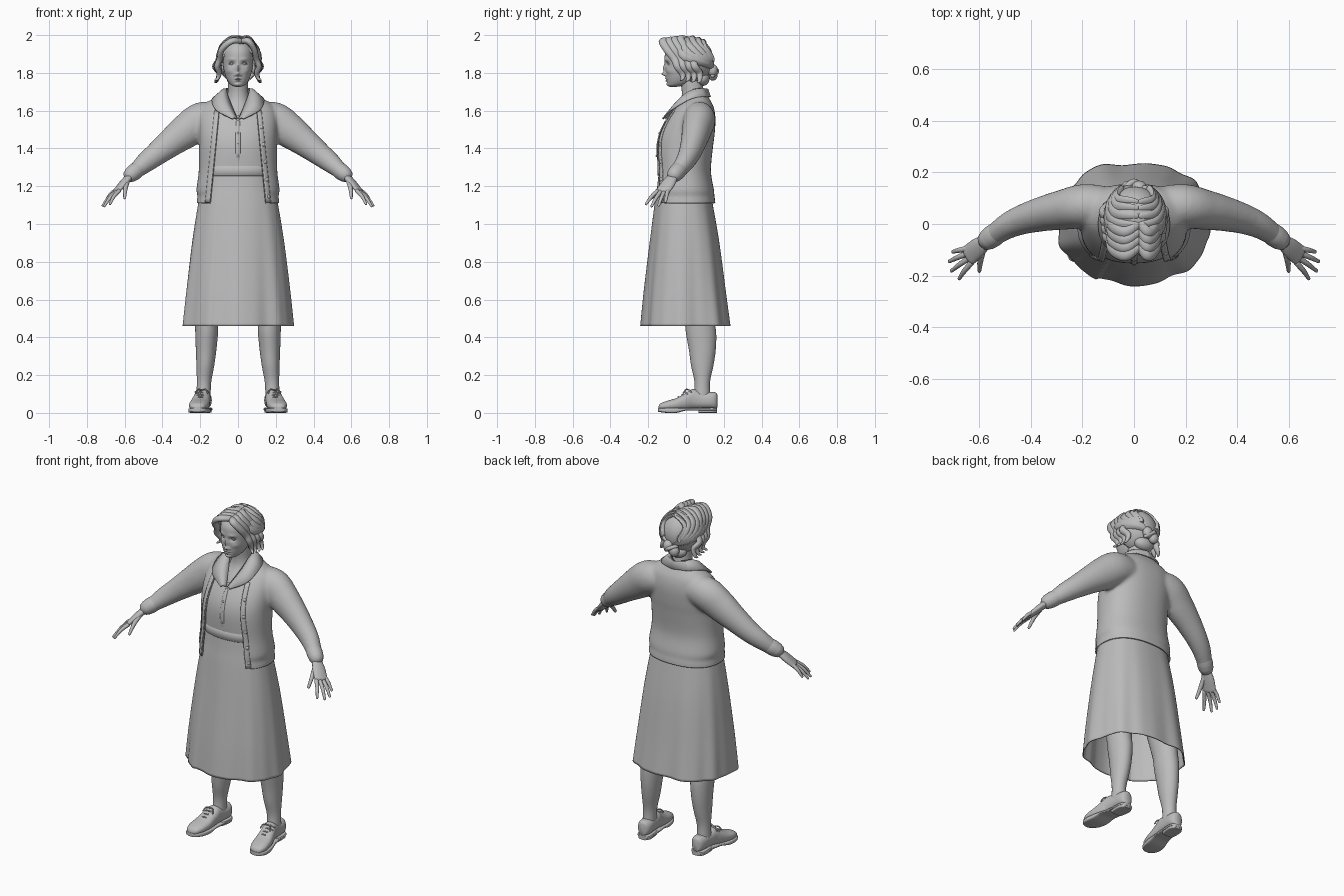
import bpy, bmesh
from math import sin, cos, pi, exp, tau
from mathutils import Vector
from mathutils.bvhtree import BVHTree

if "Cube" in bpy.data.objects:
    bpy.data.objects.remove(bpy.data.objects["Cube"])

GREY = (0.5, 0.5, 0.5, 1)
mat = bpy.data.materials.new("clay_grey")
mat.use_nodes = True
mat.diffuse_color = GREY
mat.node_tree.nodes["Principled BSDF"].inputs["Base Color"].default_value = GREY


# ---------- helpers ----------
def spline(rows, k=5):
    """Catmull-Rom through rows of numbers."""
    out, last = [], len(rows) - 1
    for i in range(last):
        quad = [rows[max(0, min(last, i + d))] for d in (-1, 0, 1, 2)]
        for j in range(k):
            t = j / k
            out.append([0.5 * (2 * b + (c - a) * t + (2 * a - 5 * b + 4 * c - d) * t * t
                               + (3 * b - a - 3 * c + d) * t ** 3) for a, b, c, d in zip(*quad)])
    return out + [list(rows[-1])]


def power(v, p):
    return abs(v) ** (2 / p) * (1 if v >= 0 else -1)


def oval(z, cx, rx, yf, yb, n=64, p=2):
    ym, ry = (yf + yb) / 2, (yb - yf) / 2
    return [Vector((cx + rx * power(cos(tau * i / n), p), ym + ry * power(sin(tau * i / n), p), z))
            for i in range(n)]


def skin(bm, rings, cap=True, closed=True):
    vs = [[bm.verts.new(v) for v in r] for r in rings]
    n = len(vs[0])
    for a, b in zip(vs, vs[1:]):
        for i in range(n if closed else n - 1):
            j = (i + 1) % n
            bm.faces.new((a[i], a[j], b[j], b[i]))
    if cap:
        bm.faces.new(vs[0][::-1])
        bm.faces.new(vs[-1])


def finish(name, bm, mirror=False, thick=0, offset=0, angle=0.9):
    bmesh.ops.recalc_face_normals(bm, faces=bm.faces[:])
    me = bpy.data.meshes.new(name)
    bm.to_mesh(me)
    bm.free()
    ob = bpy.data.objects.new(name, me)
    bpy.context.collection.objects.link(ob)
    me.materials.append(mat)
    bpy.ops.object.select_all(action='DESELECT')
    ob.select_set(True)
    bpy.context.view_layer.objects.active = ob
    bpy.ops.object.shade_smooth_by_angle(angle=angle)
    if mirror:
        ob.modifiers.new("mirror", 'MIRROR').use_clip = False
    if thick:
        m = ob.modifiers.new("thickness", 'SOLIDIFY')
        m.thickness, m.offset = thick, offset
    return ob


def loft(name, rings, cap=True, closed=True, **kw):
    bm = bmesh.new()
    skin(bm, rings, cap, closed)
    return finish(name, bm, **kw)


def tube_rings(rows, side=(0, 1, 0), n=16, rounded=True):
    """Rows of x, y, z, radius along side, radius across."""
    pts, rings = [Vector(r[:3]) for r in rows], []
    for i, r in enumerate(rows):
        t = (pts[min(i + 1, len(pts) - 1)] - pts[max(i - 1, 0)]).normalized()
        up = t.cross(Vector(side)).normalized()
        s = up.cross(t)
        ends = [(0, 1)]
        if rounded and i == len(rows) - 1:
            ends += [(.55, .8), (.9, .35)]
        if rounded and i == 0:
            ends = [(-.9, .35), (-.55, .8)] + ends
        for d, f in ends:
            rings.append([pts[i] + t * d * r[4] + s * r[3] * f * cos(tau * j / n)
                          + up * r[4] * f * sin(tau * j / n) for j in range(n)])
    return rings


def tube(name, rows, side=(0, 1, 0), n=16, k=5, **kw):
    return loft(name, tube_rings(spline(rows, k), side, n), **kw)


def ball(name, loc, scale, **kw):
    bm = bmesh.new()
    bmesh.ops.create_uvsphere(bm, u_segments=24, v_segments=14, radius=1)
    for v in bm.verts:
        v.co = Vector(loc) + v.co * Vector(scale)
    return finish(name, bm, **kw)


# ---------- cardigan: torso and sleeves fused, then cut open ----------
TORSO = [(1.07, 0, .218, -.172, .155), (1.12, 0, .218, -.172, .155), (1.15, 0, .214, -.168, .15),
         (1.18, 0, .22, -.168, .148), (1.28, 0, .208, -.162, .132), (1.4, 0, .206, -.165, .142),
         (1.48, 0, .208, -.148, .152), (1.56, 0, .208, -.105, .156), (1.62, 0, .19, -.06, .146),
         (1.66, 0, .14, -.025, .126), (1.7, 0, .075, .0, .1)]
SLEEVE = [(.1, .07, 1.56, .075, .08), (.19, .07, 1.55, .085, .096), (.27, .056, 1.495, .078, .092),
          (.35, .04, 1.435, .068, .077), (.43, .018, 1.372, .058, .063),
          (.49, -.008, 1.325, .05, .054), (.545, -.045, 1.277, .041, .041), (.565, -.06, 1.262, .038, .038)]
bm = bmesh.new()
skin(bm, [oval(*r, p=2.3) for r in spline(TORSO)])
for s in (1, -1):
    skin(bm, tube_rings(spline([(s * r[0],) + r[1:] for r in SLEEVE]), n=32, rounded=False))
cardigan = finish("cardigan", bm)
m = cardigan.modifiers.new("fuse", 'REMESH')
m.mode, m.voxel_size = 'VOXEL', 0.01
bpy.ops.object.modifier_apply(modifier=m.name)
m = cardigan.modifiers.new("soften", 'SMOOTH')
m.factor, m.iterations = 0.5, 5
bpy.ops.object.modifier_apply(modifier=m.name)

bm = bmesh.new()
bm.from_mesh(cardigan.data)
surface = BVHTree.FromBMesh(bm)
cuts = [((.1, 0, 1.6), (1, 0, .1)), ((-.1, 0, 1.6), (1, 0, -.1)), ((0, 0, 1.11), (0, 0, 1)),
        ((0, 0, 1.68), (0, 0, 1))]
for co, no in cuts:
    bmesh.ops.bisect_plane(bm, geom=bm.verts[:] + bm.edges[:] + bm.faces[:], plane_co=co, plane_no=no)
gone = []
for f in bm.faces:
    c = f.calc_center_median()
    if c.z < 1.11 and abs(c.x) < .3 or c.z > 1.68 or c.y < .03 and abs(c.x) < .1 + (1.6 - c.z) * .1:
        gone.append(f)
bmesh.ops.delete(bm, geom=gone, context='FACES')
bm.to_mesh(cardigan.data)
bm.free()
for p in cardigan.data.polygons:
    p.use_smooth = True
m = cardigan.modifiers.new("thickness", 'SOLIDIFY')
m.thickness, m.offset = .009, -1

# Front bands and buttons follow the knitted surface
def on_front(x, z):
    hit = surface.ray_cast(Vector((x, -1, z)), Vector((0, 1, 0)))[0]
    return hit or Vector((x, -.1, z))

for s, label in ((1, "left"), (-1, "right")):
    rows = []
    for i in range(24):
        z = 1.115 + i * .021
        x = .1 + (1.6 - z) * .1
        rows.append([on_front(s * (x + d), z) + Vector((0, -.002, 0)) for d in (0, .008, .016, .024)])
    loft(label + "_cardigan_band", rows, cap=False, closed=False, thick=.006)
for i, z in enumerate((1.51, 1.42, 1.33, 1.235, 1.145)):
    ball(f"button_{i + 1}", on_front(.113 + (1.6 - z) * .1, z), (.012, .008, .012))

CUFF = [(.53, -.034, 1.29, .043, .043), (.548, -.047, 1.276, .044, .044), (.567, -.061, 1.261, .041, .041)]
tube("cuff", CUFF, n=28, mirror=True)

# ---------- blouse, belt, collar ----------
inner = [(z, cx, rx - .016, yf + .013, yb - .016) for z, cx, rx, yf, yb in TORSO[4:]]
bm = bmesh.new()
skin(bm, [oval(*r, p=2.3) for r in spline(inner)], cap=False)
bmesh.ops.delete(bm, context='FACES', geom=[
    f for f in bm.faces if f.calc_center_median().y < .02
    and abs(f.calc_center_median().x) < (f.calc_center_median().z - 1.55) * .45])
finish("blouse", bm)
tube("blouse_placket", [(0, -.145, 1.31, .012, .004), (0, -.153, 1.4, .012, .004),
                        (0, -.138, 1.48, .012, .004), (0, -.108, 1.545, .01, .004)], side=(1, 0, 0))
for i in range(3):
    ball(f"blouse_button_{i + 1}", (0, -.157 + i * i * .004, 1.36 + i * .06), (.006, .004, .006))
loft("waistband", [oval(z, 0, .187 + d, -.15 - d, .118 + d, p=2.3) for z, d in
                   ((1.255, -.004), (1.26, .002), (1.305, .002), (1.31, -.004))], cap=False)

rows = spline([(0, .095, 1.70, 0, .115, 1.712, 0, .128, 1.672),
               (.05, .075, 1.715, .065, .08, 1.715, .085, .105, 1.675),
               (.06, .02, 1.70, .085, .015, 1.70, .135, .025, 1.662),
               (.038, -.035, 1.635, .07, -.05, 1.645, .118, -.078, 1.605),
               (.004, -.105, 1.555, .02, -.118, 1.562, .03, -.124, 1.556)], 6)
loft("collar", [[Vector(r[i:i + 3]) for i in (0, 3, 6)] for r in rows], cap=False, closed=False,
     mirror=True, thick=.008)

# ---------- skirt ----------
rings = []
for z, cx, rx, yf, yb in spline([(1.29, 0, .178, -.143, .112), (1.2, 0, .192, -.152, .125),
                                 (1.1, 0, .212, -.166, .143), (.9, 0, .243, -.19, .178),
                                 (.65, 0, .272, -.218, .212), (.46, 0, .29, -.235, .238)], 8):
    drop = (1.29 - z) / .83
    ring = oval(z, cx, rx, yf, yb, n=160, p=2.3)
    for i, v in enumerate(ring):
        a = tau * i / len(ring)
        fold = .02 * cos(9 * a + .6) + .018 * cos(5 * a + 2) + .008 * cos(16 * a + drop)
        # one crisp overlapping pleat at the front right
        lap = max(0, 1 - abs(a - 4.25) / .45) * (a > 4.25) * -.035
        f = 1 + (fold * drop ** 1.2 + lap * min(1, drop * 3))
        v.x *= f
        v.y *= f
    rings.append(ring)
loft("skirt", rings, cap=False, thick=.006, offset=-1)

# ---------- legs and shoes ----------
LEG = [(.07, .183, .038, .04, .13), (.16, .18, .038, .045, .127), (.25, .173, .047, .027, .145),
       (.33, .169, .054, .016, .157), (.42, .166, .06, .0, .16), (.5, .165, .062, -.01, .15),
       (.7, .145, .075, -.05, .14), (.97, .11, .095, -.08, .11)]
loft("leg", [oval(*r, n=32) for r in spline(LEG)], mirror=True)

def shoe_part(name, rows, p, k=5):
    rings = []
    for y, cx, w, z0, z1 in spline(rows, k):
        rings.append([Vector((cx + w * power(cos(tau * i / 32), p), y,
                              (z0 + z1) / 2 + (z1 - z0) / 2 * power(sin(tau * i / 32), p)))
                      for i in range(32)])
    return loft(name, rings, mirror=True)

UPPER = [(-.146, .214, .012, .02, .034), (-.135, .213, .034, .014, .05), (-.1, .21, .049, .012, .064),
         (-.05, .203, .052, .012, .079), (0, .195, .047, .014, .106), (.035, .188, .043, .02, .126),
         (.08, .183, .041, .022, .114), (.13, .18, .041, .022, .111), (.157, .18, .031, .022, .108),
         (.166, .18, .014, .03, .095)]
shoe_part("shoe_upper", UPPER, 2.4)
shoe_part("shoe_sole", [(y - .002, cx, w + .004, .012 * (y > -.02) + .004 * (y < -.12), .026)
                        for y, cx, w, z0, z1 in UPPER], 5)
shoe_part("shoe_heel", [(.065, .184, .036, 0, .03), (.1, .182, .041, 0, .03), (.14, .18, .04, 0, .03),
                        (.163, .18, .024, 0, .03)], 6)
for i in range(4):
    y, z = -.04 + i * .019, .084 + i * .0115
    tube(f"lace_{i + 1}", [(.172, y + .01, z - .008, .004, .004), (.199, y, z + .002, .004, .004),
                           (.226, y + .01, z - .008, .004, .004)], n=8, mirror=True)
for i, d in enumerate((-1, 1)):
    tube(f"lace_loop_{i + 1}", [(.192, .012, .122, .004, .004), (.192 + d * .022, .0, .124, .004, .004),
                                (.192 + d * .032, -.014, .105, .004, .004)], n=8, mirror=True)

# ---------- hands ----------
ACROSS = (-.3, -.95, 0)
tube("palm", [(.54, -.045, 1.283, .027, .022), (.572, -.066, 1.253, .027, .02), (.605, -.092, 1.217, .038, .019),
              (.642, -.122, 1.175, .04, .014)], side=ACROSS, n=20, mirror=True)
FINGERS = {"index": ((.63, -.15, 1.175), (.678, -.212, 1.105)), "middle": ((.64, -.133, 1.172), (.708, -.182, 1.094)),
           "ring": ((.645, -.114, 1.172), (.716, -.145, 1.098)), "little": ((.645, -.095, 1.18), (.703, -.108, 1.118)),
           "thumb": ((.585, -.095, 1.23), (.6, -.182, 1.138))}
for name, (a, b) in FINGERS.items():
    a, b = Vector(a), Vector(b)
    mid = (a + b) / 2 + Vector((.003, 0, .006))
    r = .012 if name == "thumb" else .01
    tube(name + "_finger", [(*a, r * 1.15, r * 1.15), (*mid, r, r), (*b, r * .7, r * .6)],
         side=ACROSS, n=12, mirror=True)

# ---------- neck and head ----------
loft("neck", [oval(*r, n=40) for r in spline([(1.5, 0, .13, -.1, .11), (1.57, 0, .11, -.075, .11),
     (1.64, 0, .07, -.032, .105), (1.69, 0, .055, -.022, .095), (1.75, 0, .052, -.028, .088),
     (1.82, 0, .05, -.03, .085)])])
# Facial relief: centre x, centre z, push forward, spread x, spread z
RELIEF = [(0, 1.793, .023, .011, .009), (0, 1.822, .013, .008, .022), (.016, 1.788, .006, .006, .006),
          (.032, 1.848, -.013, .017, .011), (.034, 1.872, .005, .02, .006), (.05, 1.81, .006, .018, .015),
          (0, 1.7705, .008, .016, .0045), (0, 1.758, .008, .014, .0045), (0, 1.7645, -.004, .02, .002),
          (0, 1.738, .007, .016, .008)]
rings = []
for row in spline([(1.726, 0, .012, -.085, -.05), (1.733, 0, .033, -.095, -.01), (1.75, 0, .05, -.1, .03),
                   (1.78, 0, .065, -.105, .06), (1.82, 0, .076, -.109, .09), (1.87, 0, .081, -.113, .11),
                   (1.92, 0, .079, -.107, .11), (1.96, 0, .058, -.075, .09), (1.982, 0, .02, -.03, .04)], 8):
    ring = oval(*row, n=120, p=2.15)
    for v in ring:
        if v.y < 0:
            v.y -= sum(h * exp(-((abs(v.x) - x) / sx) ** 2 - ((v.z - z) / sz) ** 2) for x, z, h, sx, sz in RELIEF)
    rings.append(ring)
loft("head", rings)
ball("eye", (.032, -.083, 1.847), (.0145, .0145, .0085), mirror=True)
tube("upper_eyelid", [(.017, -.092, 1.846, .003, .003), (.032, -.098, 1.856, .003, .003),
                      (.048, -.087, 1.847, .003, .003)], n=8, mirror=True)
ball("ear", (.082, .008, 1.825), (.01, .018, .03), mirror=True)

# ---------- hair ----------
MID, RADII = Vector((.004, .022, 1.868)), Vector((.108, .12, .122))
bm = bmesh.new()
bmesh.ops.create_uvsphere(bm, u_segments=64, v_segments=48, radius=1)
for v in bm.verts:
    v.co = MID + v.co * RADII
bmesh.ops.delete(bm, context='FACES', geom=[
    f for f in bm.faces if f.calc_center_median().z < 1.93
    and f.calc_center_median().y < .02 - (f.calc_center_median().z - 1.76) * .62])
finish("hair_cap", bm, thick=.006)

def lock(name, dirs, r):
    """Flat strand hugging the hair cap, through a few directions."""
    rows, ds = [], spline(dirs, 6)
    for i, d in enumerate(ds):
        w = r * (.45 + .55 * sin(pi * i / (len(ds) - 1)))
        rows.append((*(MID + Vector(d).normalized() * RADII), w, w * .55))
    loft(name, tube_rings(rows, side=(.1, 1, .3), n=10))

for s, label in ((1, "left"), (-1, "right")):
    for i in range(6):
        y = -.75 + i * .27
        lock(f"{label}_swept_lock_{i + 1}", [(.13 + s * .05, y, 1), (s * .75, y + .1, .75 - i * .03),
             (s * (1 - i * .06), y + .55, .15 - .02 * i), (s * .6, 1, -.3 + i * .04), (s * .1, 1, -.42)], .027)
    # Waves framing the face, ending in outward curls
    for i in range(4):
        o, b = .004 * i, .03 * i
        tube(f"{label}_face_wave_{i + 1}", [
            (.02 + s * .006, -.092 + b, 1.968 + o, .018, .014), (.01 + s * .045, -.122 + b, 1.968 + o, .023, .017),
            (s * .085, -.098 + b, 1.925 + o, .023, .016), (s * .097, -.06 + b, 1.875, .022, .015),
            (s * (.11 + o), -.045 + b, 1.835, .02, .015), (s * .1, -.02 + b, 1.8, .019, .014),
            (s * (.106 + o / 2), -.018 + b, 1.772 - o, .011, .009), (s * .12, -.028 + b, 1.762 - o, .005, .005)],
            side=(0, 1, .2), n=12)
    ball(label + "_bun_roll", (s * .02, .142, 1.803 + s * .01), (.03, .026, .034))
tube("bun_wrap", [(-.035, .14, 1.825, .011, .011), (0, .163, 1.81, .013, .011), (.035, .14, 1.785, .011, .011)])
ball("nape_hair", (0, .085, 1.77), (.06, .04, .04))
